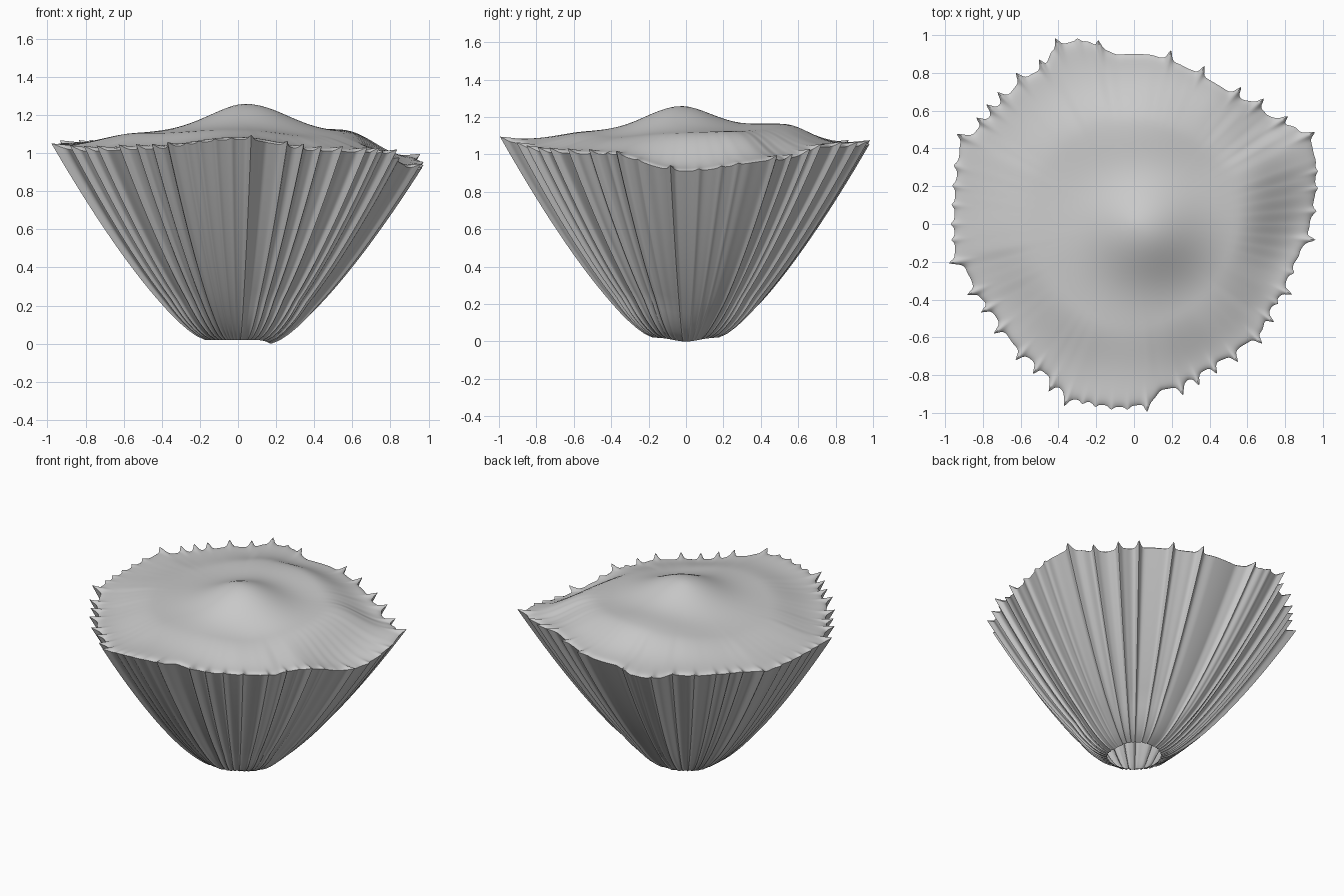
import bpy
import bmesh
from math import sin, cos, radians, exp, pi, floor

cube = bpy.data.objects.get("Cube")
if cube:
    bpy.data.objects.remove(cube)

SEGMENTS = 720
SIDE_ROWS = 20
TOP_RINGS = 36

# Rim radius in hundredths, every five degrees counter-clockwise from +x
OUTLINE = [93, 95, 97, 99, 102, 103, 100, 94, 91, 90, 87, 86,
           86, 86, 87, 88, 89, 90, 90, 90, 93, 100, 102, 101,
           95, 96, 96, 95, 95, 95, 97, 101, 99, 97, 96, 95,
           95, 95, 96, 92, 91, 90, 88, 88, 89, 90, 90, 90,
           92, 95, 98, 97, 97, 97, 96, 94, 89, 89, 87, 86,
           85, 86, 86, 87, 88, 85, 85, 86, 86, 87, 89, 91]
# Rim height in hundredths, every thirty degrees
RIM = [91, 97, 104, 104, 105, 104, 103, 101, 102, 107, 101, 100]
# Angles of the strong ribs and of the faint ones
STRONG = [27, 35, 44, 52, 66, 78, 101, 113, 120, 128, 136, 141, 146, 153,
          192, 203, 210, 218, 229, 236, 243, 249, 274, 286, 292, 299, 307,
          317, 325, 336, 355]
FAINT = [4, 11, 16, 107, 162, 168, 174, 180, 185, 254, 258, 263, 268, 331, 343]


def ring_value(table, angle):
    """Smoothly read a table spaced evenly around the circle."""
    place = angle / 360 * len(table)
    i = floor(place)
    t = (1 - cos(pi * (place - i))) / 2
    a, b = table[i % len(table)], table[(i + 1) % len(table)]
    return (a + (b - a) * t) / 100


def rib(angle):
    """Narrow ridge shape, strongest at each rib angle."""
    total = 0
    for ribs, size in ((STRONG, .055), (FAINT, .02)):
        for r in ribs:
            d = abs((angle - r + 180) % 360 - 180)
            if d < 12:
                total = max(total, size / (1 + (d / 1.1) ** 2) ** 1.7)
    return total


def bump(x, y, cx, cy, wx, wy):
    return exp(-((x - cx) / wx) ** 2 - ((y - cy) / wy) ** 2)


def top_height(x, y, s, rim):
    """Lumpy dome that settles onto the rim."""
    body = 1.075 + .06 * (1 - s)
    body += .125 * bump(x, y, .05, -.04, .29, .27)
    body += .065 * bump(x, y, .05, .53, .4, .25)
    body += .035 * bump(x, y, .66, .3, .2, .35)
    body += .015 * bump(x, y, -.05, -.6, .4, .25)
    body -= .015 * bump(x, y, .34, -.34, .2, .2)
    body += .005 * sin(7 * x + 2 * y) * cos(6 * y - x)
    t = max(0, (s - .58) / .42)
    blend = t * t * (3 - 2 * t)
    return body * (1 - blend) + (rim + .015) * blend - .015 * s ** 60


def build(name, rows, material, centre=None):
    """Join closed rings of points into a surface, with a fan to any centre."""
    bm = bmesh.new()
    rings = [[bm.verts.new(p) for p in row] for row in rows]
    tip = bm.verts.new(centre) if centre else None
    for i in range(SEGMENTS):
        j = (i + 1) % SEGMENTS
        for a, b in zip(rings, rings[1:]):
            bm.faces.new((a[i], a[j], b[j], b[i]))
        if tip:
            bm.faces.new((rings[-1][i], rings[-1][j], tip))
    mesh = bpy.data.meshes.new(name)
    bm.to_mesh(mesh)
    bm.free()
    mesh.materials.append(material)
    obj = bpy.data.objects.new(name, mesh)
    bpy.context.collection.objects.link(obj)
    bpy.ops.object.select_all(action='DESELECT')
    obj.select_set(True)
    bpy.context.view_layer.objects.active = obj
    bpy.ops.object.shade_smooth_by_angle(angle=radians(50))


grey = bpy.data.materials.new("plain_grey")
grey.use_nodes = True
colour = (.6, .6, .6, 1)
grey.diffuse_color = colour
grey.node_tree.nodes["Principled BSDF"].inputs["Base Color"].default_value = colour

angles = [i * 360 / SEGMENTS for i in range(SEGMENTS)]
columns = [(cos(radians(a)), sin(radians(a)), ring_value(OUTLINE, a),
            ring_value(RIM, a), rib(a)) for a in angles]

# Ribbed shell, bulging from the small open foot up to the rim
side = []
for k in range(SIDE_ROWS + 1):
    h = (k / SIDE_ROWS) ** 1.3
    share = .175 + .825 * h ** .74
    even = max(0, 1 - h / .2)
    row = []
    for c, s, radius, rim, ridge in columns:
        r = (radius * (1 - even) + .96 * even + ridge) * share
        foot = (.02 - .02 * max(0, c) ** 6) * (1 - h)
        row.append((r * c, r * s, (rim + ridge * .5) * h + foot))
    side.append(row)
build("ribbed_shell", side, grey)

# Domed top, whose edge follows the rib tips
top = []
for k in range(TOP_RINGS):
    s = 1 - (k / TOP_RINGS) ** 1.5
    row = []
    for c, n, radius, rim, ridge in columns:
        # Rim unevenness fades out toward the middle
        r = (radius * s ** 2 + .94 * (1 - s ** 2)) * s + ridge * s ** 40
        x, y = r * c, r * n
        row.append((x, y, top_height(x, y, s, rim) + ridge * .5 * s ** 40))
    top.append(row)
build("domed_top", top, grey, (0, 0, top_height(0, 0, 0, 1)))
